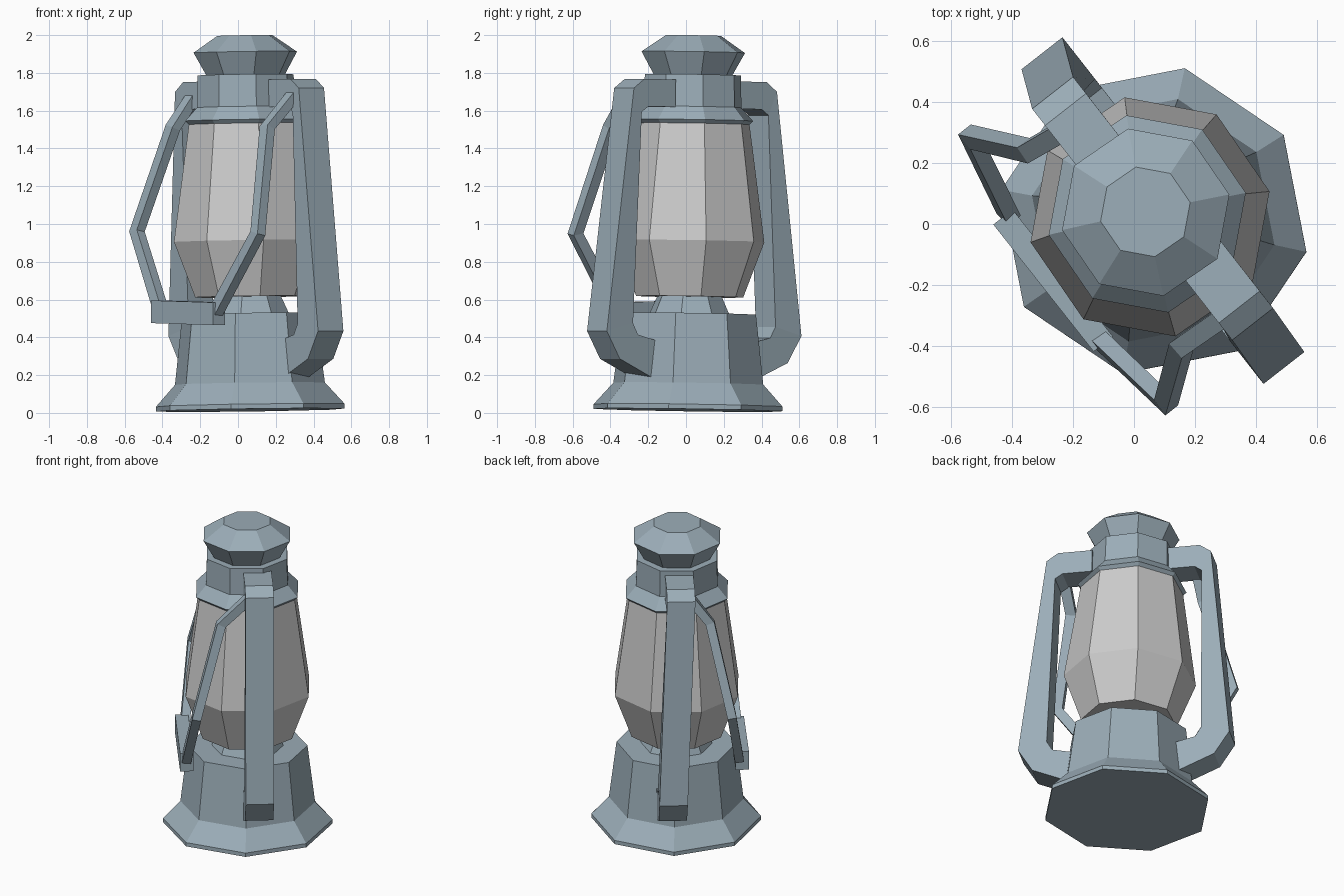
import bpy, bmesh
from math import radians, cos, sin
from mathutils import Vector, Matrix

if "Cube" in bpy.data.objects:
    bpy.data.objects.remove(bpy.data.objects["Cube"])

# The lantern leans very slightly off vertical
LEAN = (Matrix.Translation((0.065, 0.01, 0.015)) @
        Vector((0, 0, 1)).rotation_difference(Vector((-0.014, 0.015, 1))).to_matrix().to_4x4())


def material(name, color):
    m = bpy.data.materials.new(name)
    m.diffuse_color = color
    m.use_nodes = True
    m.node_tree.nodes["Principled BSDF"].inputs["Base Color"].default_value = m.diffuse_color
    return m


METAL = material("painted_metal", (0.33, 0.42, 0.48, 1))
GLASS = material("frosted_glass", (0.80, 0.83, 0.81, 1))


def loft(name, rings, mat=METAL, matrix=Matrix.Identity(4)):
    """Skin equal-length vertex rings and cap both ends."""
    bm = bmesh.new()
    vr = [[bm.verts.new(p) for p in ring] for ring in rings]
    n = len(vr[0])
    for a, b in zip(vr, vr[1:]):
        for i in range(n):
            j = (i + 1) % n
            bm.faces.new((a[i], a[j], b[j], b[i]))
    bm.faces.new(vr[0][::-1])
    bm.faces.new(vr[-1])
    bmesh.ops.recalc_face_normals(bm, faces=bm.faces)
    me = bpy.data.meshes.new(name)
    bm.to_mesh(me)
    bm.free()
    me.materials.append(mat)
    ob = bpy.data.objects.new(name, me)
    ob.matrix_world = matrix
    bpy.context.collection.objects.link(ob)
    return ob


def lathe(name, profile, phase, mat=METAL, sides=8):
    """Eight-sided turned part from (radius, height) points."""
    rings = [[(r * cos(radians(phase + 360 * k / sides)),
               r * sin(radians(phase + 360 * k / sides)), z) for k in range(sides)]
             for r, z in profile]
    return loft(name, rings, mat, LEAN)


# Turned parts
lathe("base_tank", [(0.51, 0), (0.51, 0.025), (0.405, 0.14), (0.36, 0.51)], -11.5)
lathe("burner", [(0.22, 0.50), (0.17, 0.61)], -11.5)
lathe("glass_globe", [(0.29, 0.60), (0.40, 0.895), (0.31, 1.52)], 12, GLASS)
lathe("collar", [(0.30, 1.505), (0.33, 1.535), (0.265, 1.605), (0.26, 1.775)], 12)
lathe("cap", [(0.21, 1.77), (0.28, 1.895), (0.15, 1.983)], 12)

# Side tubes: (outer radius, outer z, inner radius, inner z) from collar to tank
TUBE = [(0.22, 1.745, 0.22, 1.60), (0.43, 1.745, 0.40, 1.60), (0.50, 1.695, 0.445, 1.57),
        (0.65, 0.405, 0.475, 0.45), (0.56, 0.26, 0.44, 0.39), (0.33, 0.16, 0.31, 0.36)]


def side_tube(name, angle, shift_top, shift_low, half=0.085):
    u = Vector((cos(radians(angle)), sin(radians(angle)), 0))
    v = Vector((-u.y, u.x, 0))
    rings = []
    for ro, zo, ri, zi in TUBE:
        s = shift_top if zo > 1 else shift_low
        o, i = u * ro + Vector((0, 0, zo)), u * ri + Vector((0, 0, zi))
        rings.append([o + v * (s + half), o + v * (s - half),
                      i + v * (s - half), i + v * (s + half)])
    loft(name, rings, METAL, LEAN)


side_tube("side_tube_right", -52, 0.05, 0.04)
side_tube("side_tube_left", 128, 0.0, -0.05)

# Carrying handle: two bent straps and a grip block, hanging at the front left
ALONG = Vector((0.62, -0.785, 0)).normalized()


def strap(name, pts, w=0.032, t=0.027):
    pts = [Vector(p) for p in pts]
    rings = []
    for k, p in enumerate(pts):
        d = (pts[min(k + 1, len(pts) - 1)] - pts[max(k - 1, 0)]).normalized()
        n = ALONG.cross(d).normalized()
        a = d.cross(n).normalized()
        rings.append([p + a * w + n * t, p - a * w + n * t,
                      p - a * w - n * t, p + a * w - n * t])
    loft(name, rings)


strap("handle_strap_left", [(-0.24, 0.30, 1.67), (-0.345, 0.24, 1.51),
                            (-0.535, 0.285, 0.96), (-0.41, 0.03, 0.55)])
strap("handle_strap_right", [(0.30, -0.30, 1.69), (0.155, -0.40, 1.51),
                             (0.105, -0.585, 0.95), (-0.12, -0.37, 0.53)])

ACROSS = Vector((ALONG.y, -ALONG.x, 0))
UP = Vector((0, 0, 1))
center = Vector((-0.265, -0.185, 0.53))
loft("handle_grip", [[center + ALONG * e + ACROSS * (0.04 * sx) + UP * (0.06 * sz - e * 0.02)
                      for sx, sz in ((1, 1), (-1, 1), (-1, -1), (1, -1))]
                     for e in (-0.265, 0.265)])
